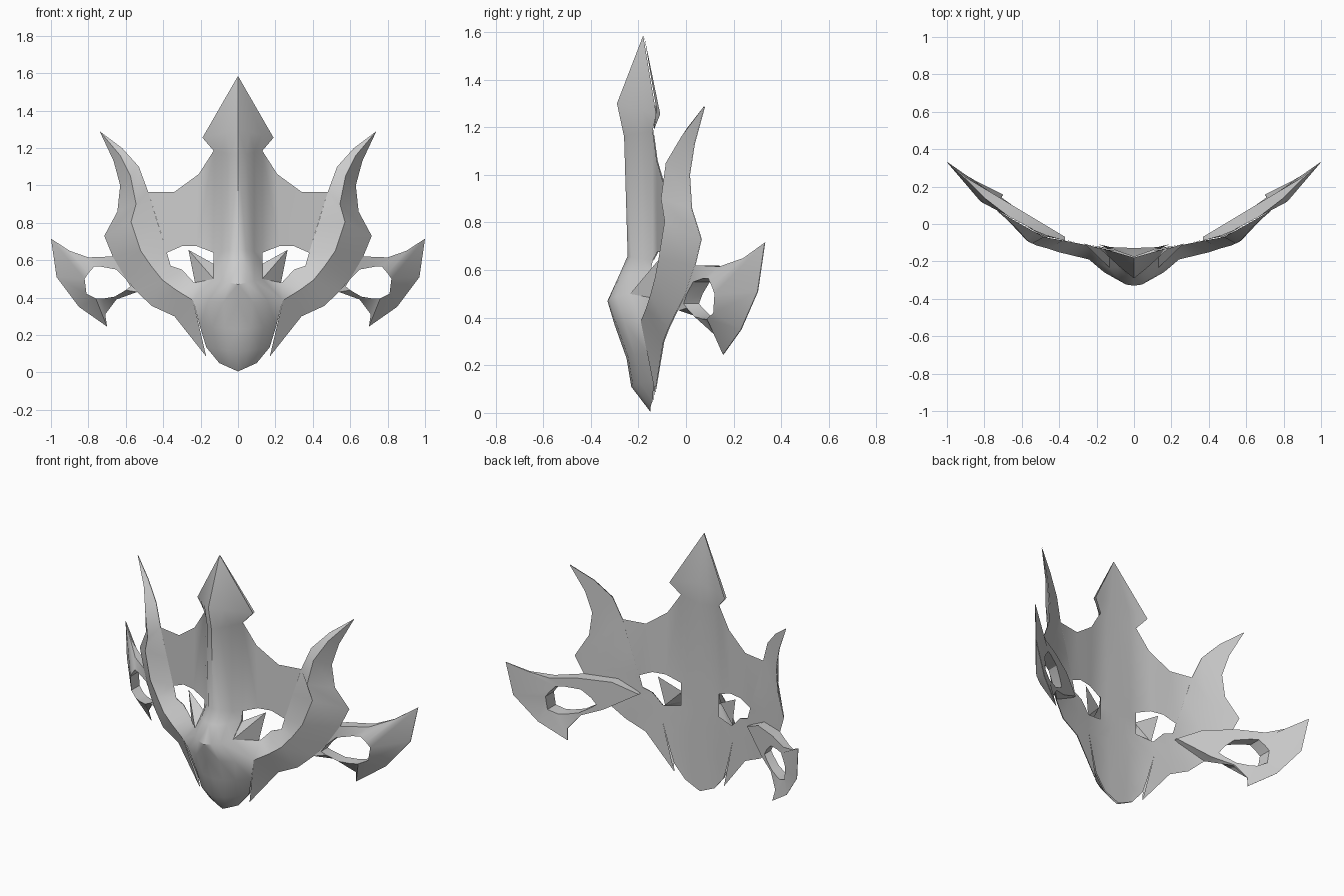
import bpy
import bmesh

if "Cube" in bpy.data.objects:
    bpy.data.objects.remove(bpy.data.objects["Cube"])

grey = bpy.data.materials.new("plain grey")
grey.use_nodes = True
colour = (0.6, 0.6, 0.6, 1)
grey.diffuse_color = colour
grey.node_tree.nodes["Principled BSDF"].inputs["Base Color"].default_value = colour


def interpolate(value, stops):
    """Piecewise linear lookup through (position, result) stops."""
    for (a, start), (b, end) in zip(stops, stops[1:]):
        if value <= b:
            return start + (end - start) * (value - a) / (b - a)
    return stops[-1][1]


def base_depth(x):
    """Depth of the swept-back sheet the whole mask is built on."""
    return interpolate(x, [(0, -.14), (.13, -.14), (.34, -.095), (.48, -.07),
                           (.54, -.038), (.63, .013), (.74, .077)])


def on_sheet(points):
    return [(x, base_depth(x), z) for x, z in points]


def strip(first, second):
    """Quads joining two point lists of equal length."""
    return [[first[i], first[i + 1], second[i + 1], second[i]]
            for i in range(len(first) - 1)]


def build(name, faces, facing=0, angle=0.7):
    """Make a mirrored object; facing forces the sign of the y normals."""
    bm = bmesh.new()
    known = {}

    def vertex(point):
        key = tuple(round(c, 4) + 0.0 for c in point)
        if key not in known:
            known[key] = bm.verts.new(key)
        return known[key]

    for side in (1, -1):
        for face in faces:
            corners = [vertex((x * side, y, z)) for x, y, z in face]
            corners = list(dict.fromkeys(corners))
            if len(corners) > 2 and not bm.faces.get(corners):
                bm.faces.new(corners)
    bm.normal_update()
    if facing:
        for face in bm.faces:
            if face.normal.y * facing < 0:
                face.normal_flip()
    else:
        bmesh.ops.recalc_face_normals(bm, faces=bm.faces[:])
    mesh = bpy.data.meshes.new(name)
    bm.to_mesh(mesh)
    bm.free()
    mesh.materials.append(grey)
    part = bpy.data.objects.new(name, mesh)
    bpy.context.collection.objects.link(part)
    bpy.ops.object.select_all(action='DESELECT')
    part.select_set(True)
    bpy.context.view_layer.objects.active = part
    bpy.ops.object.shade_smooth_by_angle(angle=angle)
    return part


# Central crest, column and nose: ridge height and depth, edge point, fullness
blade, column, nose = (.7, .35), (.85, .4), (.93, .62)
sections = [
    (1.585, -.18, (0, -.18, 1.585), blade),
    (1.30, -.29, (.19, -.125, 1.255), blade),
    (1.16, -.26, (.13, -.14, 1.185), column),
    (.66, -.245, (.13, -.14, .64), column),
    (.58, -.28, (.13, -.15, .585), nose),
    (.47, -.33, (.13, -.235, .50), nose),
    (.37, -.30, (.24, -.19, .385), nose),
    (.23, -.25, (.205, -.16, .25), nose),
    (.11, -.23, (.17, -.135, .135), nose),
    (.005, -.15, (.10, -.14, .05), nose),
]
rows = []
for ridge_z, ridge_y, (x, y, z), fullness in sections:
    row = [(0, ridge_y, ridge_z)]
    for t, w in zip((1 / 3, 2 / 3), fullness):
        row.append((x * t, y + (ridge_y - y) * w, ridge_z + (z - ridge_z) * t))
    rows.append(row + [(x, y, z)])
front = []
for upper, lower in zip(rows, rows[1:]):
    front += strip(upper, lower)

# Brow sheet between the column and the horn
brow_top = on_sheet([(.13, 1.185), (.21, 1.06), (.34, .965), (.48, .965)])
brow_low = on_sheet([(.13, .64), (.22, .675), (.30, .675), (.38, .64)])
front += strip(brow_top, brow_low)

# Horn and cheek: a raised ridge with an inner and an outer facet
tip = (.74, .077, 1.29)
lower_tip = (.17, -.13, .085)
ridge = [tip, (.63, -.02, 1.16), (.575, -.085, 1.05), (.545, -.105, .90),
         (.572, -.09, .805), (.52, -.115, .65), (.465, -.13, .57),
         (.405, -.15, .495), (.33, -.168, .44), (.24, -.19, .385)]
inner = [tip] + on_sheet([(.62, 1.20), (.53, 1.10), (.48, .965), (.43, .80),
                          (.38, .64), (.36, .57), (.30, .55), (.235, .48)])
inner.append((.13, -.235, .50))
outer = [tip] + on_sheet([(.665, 1.13), (.63, 1.0), (.645, .86), (.715, .73),
                          (.67, .62), (.60, .50), (.54, .43), (.46, .355),
                          (.34, .30)]) + [lower_tip]
front += strip(inner, ridge)
front += strip(ridge + [lower_tip], outer)
build("mask_front", front, facing=-1)


# Back of the mask follows the base sheet under the same outline
def to_back(point):
    x, y, z = point
    crest = interpolate(z, [(0, 0), (1.19, 0), (1.255, .015), (1.585, -.04)])
    depth = base_depth(x) + .004
    return (x, depth + crest if x < .2 else depth, z)


build("mask_back", [[to_back(p) for p in face] for face in front], facing=1)

# Pointed spikes rising beside the nose into the eye openings
point = (.265, -.105, .655)
root = [(.13, -.15, .58), (.13, -.235, .50), (.23, -.125, .48)]
spike = [[point, root[i], root[(i + 1) % 3]] for i in range(3)]
build("eye_spikes", spike + [root], angle=0.3)

# Side fins: a ring around an opening, thickened towards a flat back
fin_edge = [(.37, -.09, .53), (.50, -.05, .60), (.67, .04, .62),
            (.80, .14, .615), (.90, .24, .65), (1, .33, .715),
            (.97, .30, .51), (.85, .23, .35), (.70, .155, .245),
            (.71, .14, .31), (.65, .09, .39), (.54, -.03, .43)]
opening = [(.575, .46), (.60, .50), (.65, .55), (.73, .565), (.77, .565),
           (.80, .53), (.82, .50), (.81, .42), (.76, .395), (.72, .395),
           (.66, .405), (.60, .44)]
fin_hole = [(x, .53 * x - .315, z) for x, z in opening]


def fin_back(points):
    return [(x, max(y + .003, .6 * x - .29), z) for x, y, z in points]


loops = [fin_edge, fin_hole, fin_back(fin_hole), fin_back(fin_edge)]
loops = [loop + loop[:1] for loop in loops]
fin = []
for i in range(4):
    fin += strip(loops[i], loops[(i + 1) % 4])
build("side_fins", fin, angle=0.6)
